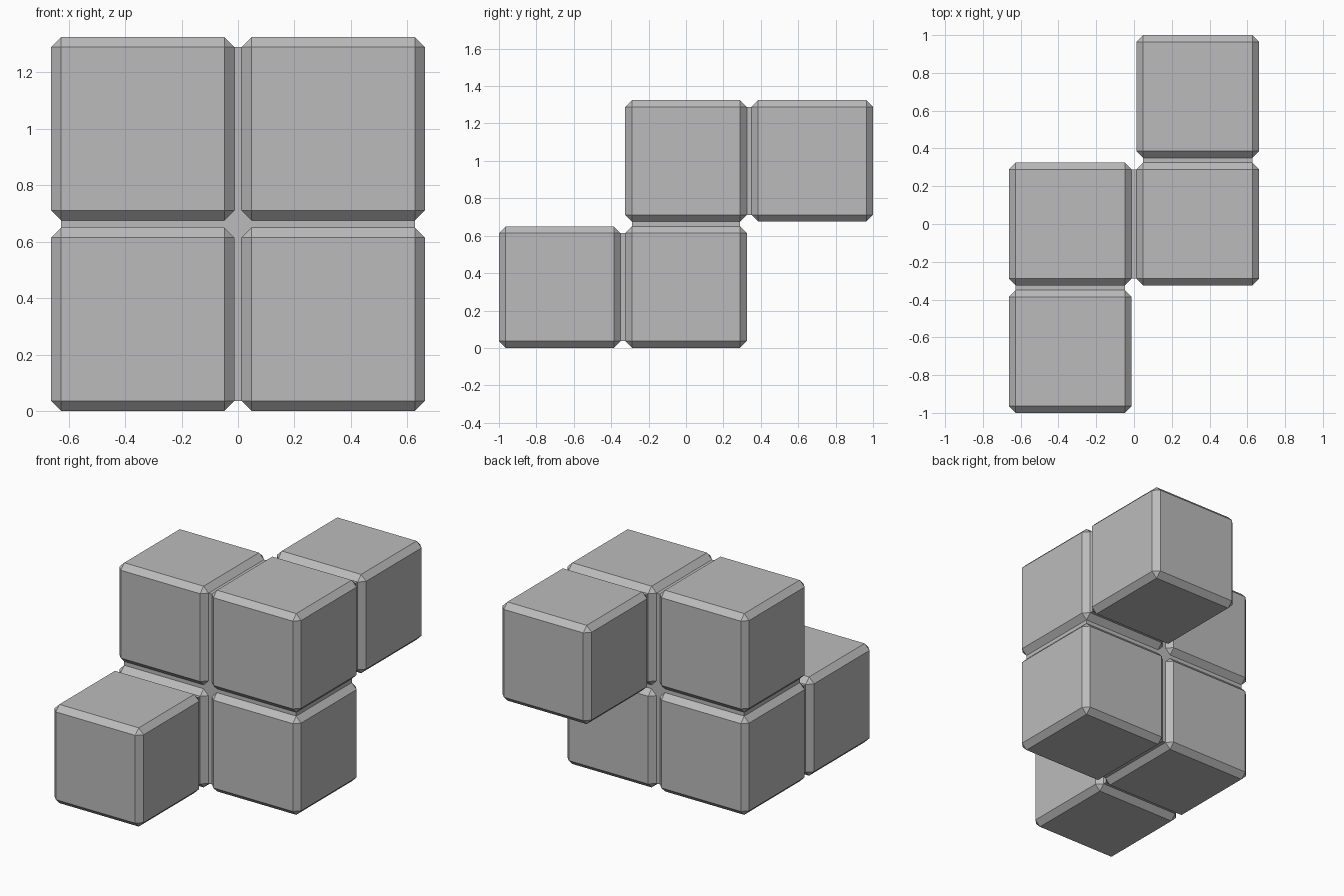
import bpy

# Remove the default object
old = bpy.data.objects.get("Cube")
if old:
    bpy.data.objects.remove(old, do_unlink=True)

SIZE = 0.65      # edge of one block
PITCH = 0.675    # spacing of the blocks
BEVEL = 0.036    # chamfer width
CORE = SIZE - 2 * BEVEL

# Single grey material
grey = bpy.data.materials.new("grey")
grey.use_nodes = True
colour = (0.5, 0.5, 0.5, 1)
grey.diffuse_color = colour
grey.node_tree.nodes["Principled BSDF"].inputs["Base Color"].default_value = colour


def box(name, centre, dims, bevel=0):
    bpy.ops.mesh.primitive_cube_add(size=1, location=centre)
    obj = bpy.context.object
    obj.name = name
    obj.scale = dims
    bpy.ops.object.transform_apply(location=False, rotation=False, scale=True)
    if bevel:
        mod = obj.modifiers.new("chamfer", "BEVEL")
        mod.width = bevel
        mod.segments = 1
    obj.data.materials.append(grey)
    return obj


def place(col, row, level):
    return ((col - 0.5) * PITCH, row * PITCH, SIZE / 2 + level * PITCH)


# Chamfered blocks: a two by two wall plus one block at the front and one at the back
blocks = {
    "lower_right_block": (0, 0, 0),
    "lower_left_block": (1, 0, 0),
    "upper_right_block": (0, 0, 1),
    "upper_left_block": (1, 0, 1),
    "front_block": (0, -1, 0),
    "back_block": (1, 1, 1),
}
for name, cell in blocks.items():
    box(name, place(*cell), (SIZE,) * 3, BEVEL)

# Core that fills the gaps of the wall
box("wall_core", (0, 0, (SIZE + PITCH) / 2), (CORE + PITCH, CORE, CORE + PITCH))

# Joints that hold the front and back blocks
for name, cell in (("front_joint", (0, -0.5, 0)), ("back_joint", (1, 0.5, 1))):
    box(name, place(*cell), (CORE, PITCH - SIZE + 0.02, CORE))
